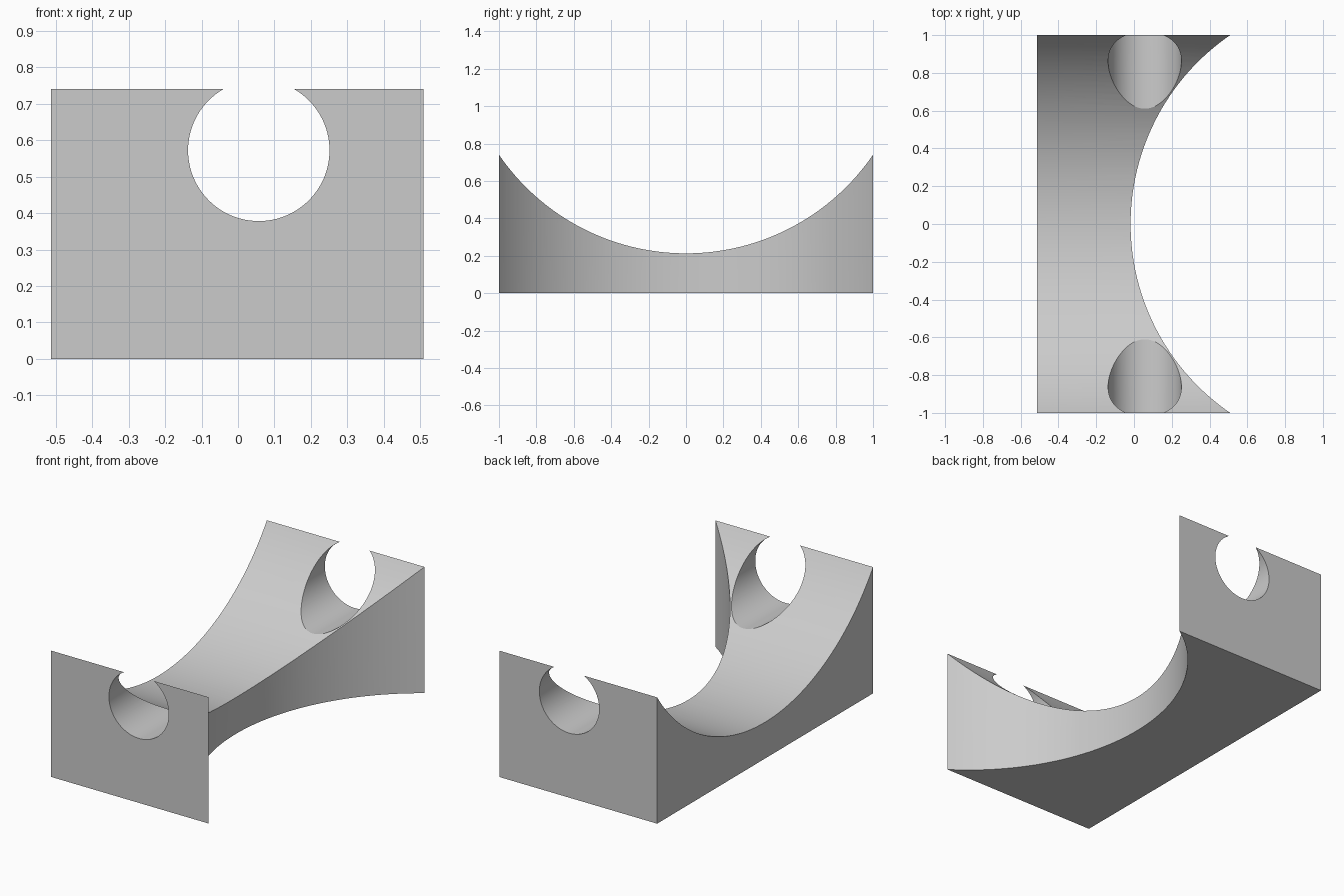
import bpy, bmesh, math

if "Cube" in bpy.data.objects:
    bpy.data.objects.remove(bpy.data.objects["Cube"], do_unlink=True)

HALF_X = 0.513      # half width of the block
RADIUS = 1.212      # radius of both large curved cuts
TROUGH_Z = 1.425    # axis height of the trough
SIDE_X = 1.194      # axis position of the side cut


def arc(centre, half_chord, steps=72):
    """Points (across, depth) on the near side of a large circle."""
    top = math.asin(half_chord / RADIUS)
    angles = [top - 2 * top * i / steps for i in range(steps + 1)]
    return [(RADIUS * math.sin(a), centre - RADIUS * math.cos(a)) for a in angles]


def prism(name, points, direction):
    """Extrude a closed outline along a direction."""
    bm = bmesh.new()
    face = bm.faces.new([bm.verts.new(p) for p in points])
    result = bmesh.ops.extrude_face_region(bm, geom=[face])
    moved = [v for v in result["geom"] if isinstance(v, bmesh.types.BMVert)]
    bmesh.ops.translate(bm, verts=moved, vec=direction)
    bmesh.ops.recalc_face_normals(bm, faces=bm.faces)
    mesh = bpy.data.meshes.new(name)
    bm.to_mesh(mesh)
    bm.free()
    obj = bpy.data.objects.new(name, mesh)
    bpy.context.collection.objects.link(obj)
    return obj


def boolean(obj, cutter, operation):
    mod = obj.modifiers.new(cutter.name, "BOOLEAN")
    mod.object, mod.operation, mod.solver = cutter, operation, "EXACT"
    bpy.ops.object.select_all(action="DESELECT")
    obj.select_set(True)
    bpy.context.view_layer.objects.active = obj
    bpy.ops.object.modifier_apply(modifier=mod.name)
    bpy.data.objects.remove(cutter, do_unlink=True)


grey = bpy.data.materials.new("plain grey")
grey.use_nodes = True
grey.diffuse_color = (0.6, 0.6, 0.6, 1)
grey.node_tree.nodes["Principled BSDF"].inputs["Base Color"].default_value = (0.6, 0.6, 0.6, 1)

# Block seen in plan, with the round side cut
plan = [(-HALF_X, -1, -0.2), (-HALF_X, 1, -0.2)]
plan += [(x, y, -0.2) for y, x in arc(SIDE_X, 1)]
block = prism("cradle_block", plan, (0, 0, 1.4))

# Trough profile along the width, trimmed against the plan
side = [(-0.7, -1.1, 0), (-0.7, 1.1, 0)]
side += [(-0.7, y, z) for y, z in arc(TROUGH_Z, 1.1)]
boolean(block, prism("trough_profile", side, (1.4, 0, 0)), "INTERSECT")

# Round hole running through both ends
turns = [2 * math.pi * i / 96 for i in range(96)]
ring = [(0.057 + 0.194 * math.cos(a), -1.3, 0.572 + 0.194 * math.sin(a)) for a in turns]
boolean(block, prism("end_hole", ring, (0, 2.6, 0)), "DIFFERENCE")

block.data.materials.clear()
block.data.materials.append(grey)
bpy.ops.object.select_all(action="DESELECT")
block.select_set(True)
bpy.context.view_layer.objects.active = block
bpy.ops.object.shade_smooth_by_angle(angle=math.radians(25))
